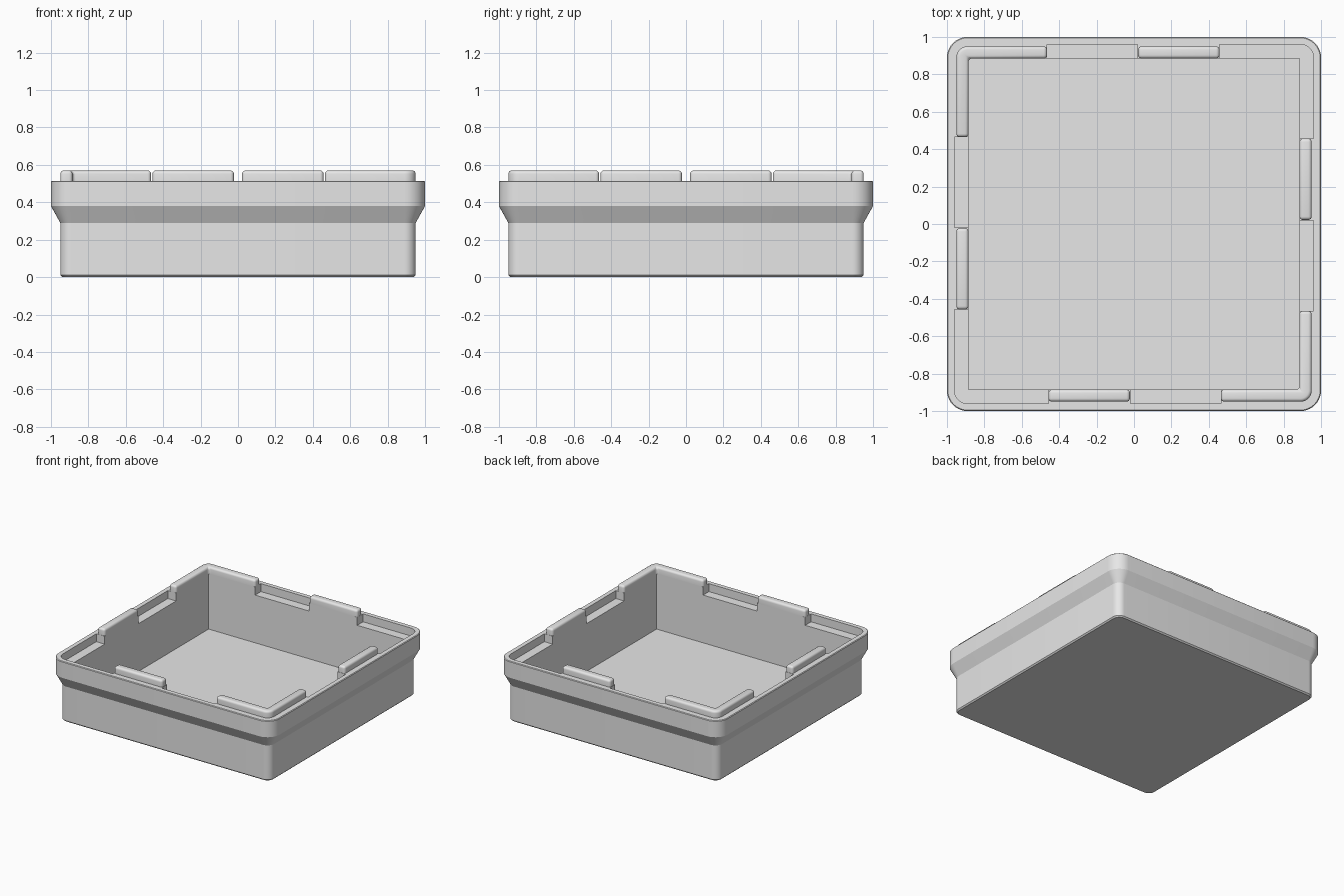
import bpy
import bmesh
from math import sin, cos, pi, radians

if "Cube" in bpy.data.objects:
    bpy.data.objects.remove(bpy.data.objects["Cube"], do_unlink=True)

grey = bpy.data.materials.new("light_grey")
grey.use_nodes = True
colour = (0.8, 0.8, 0.8, 1)
grey.diffuse_color = colour
grey.node_tree.nodes["Principled BSDF"].inputs["Base Color"].default_value = colour

RIM, TOP, SLOT_FLOOR, FLOOR = 0.515, 0.57, 0.45, 0.06
INNER, TAB_OUT, SLOT_OUT = 0.885, 0.95, 0.96


def corner(half, radius, start=0, steps=10):
    """Arc of a rounded square's corner, counted in quarter turns."""
    c = half - radius
    sx, sy = ((1, 1), (-1, 1), (-1, -1), (1, -1))[start]
    return [(sx * c + radius * cos(a), sy * c + radius * sin(a))
            for a in (start * pi / 2 + i * pi / 2 / steps for i in range(steps + 1))]


def loft(name, layers, cap_bottom=True):
    """Skin a stack of (outline, height) layers that share a point count."""
    bm = bmesh.new()
    rings = [[bm.verts.new((x, y, z)) for x, y in pts] for pts, z in layers]
    for low, high in zip(rings, rings[1:]):
        for i in range(len(low)):
            j = (i + 1) % len(low)
            bm.faces.new((low[i], low[j], high[j], high[i]))
    bm.faces.new(rings[-1])
    if cap_bottom:
        bm.faces.new(rings[0][::-1])
    bmesh.ops.recalc_face_normals(bm, faces=bm.faces[:])
    mesh = bpy.data.meshes.new(name)
    bm.to_mesh(mesh)
    bm.free()
    mesh.materials.append(grey)
    obj = bpy.data.objects.new(name, mesh)
    bpy.context.collection.objects.link(obj)
    return obj


def activate(obj):
    bpy.ops.object.select_all(action="DESELECT")
    obj.select_set(True)
    bpy.context.view_layer.objects.active = obj


def smooth(obj):
    activate(obj)
    bpy.ops.object.shade_smooth_by_angle(angle=radians(25))


def cut(obj, pts, low, high):
    cutter = loft("cutter", [(pts, low), (pts, high)])
    cutter.hide_render = True
    mod = obj.modifiers.new("cut", "BOOLEAN")
    mod.operation, mod.solver, mod.object = "DIFFERENCE", "EXACT", cutter
    activate(obj)
    bpy.ops.object.modifier_apply(modifier=mod.name)
    bpy.data.objects.remove(cutter, do_unlink=True)


def rect(x0, x1, y0, y1):
    return [(x0, y0), (x1, y0), (x1, y1), (x0, y1)]


def four_ways(pts):
    """Back, right, front and left copies of a back-wall outline."""
    back, right = pts, [(y, x) for x, y in pts][::-1]
    return {"back": back, "left": right,
            "front": [(-x, -y) for x, y in back],
            "right": [(-x, -y) for x, y in right]}


# Tray body: straight base, flared collar and rounded corners
shell = [(0.94, 0.05, 0), (0.95, 0.06, 0.01), (0.95, 0.06, 0.29),
         (1, 0.11, 0.38), (1, 0.11, 0.51), (0.995, 0.105, RIM)]
body = loft("tray_body", [([p for q in range(4) for p in corner(h, r, q)], z)
                          for h, r, z in shell])
cut(body, rect(-INNER, INNER, -INNER, INNER), FLOOR, 1)

# Slots in the rim: one per wall and two rounded corners
for pts in four_ways(rect(-0.465, 0.02, 0.8, SLOT_OUT)).values():
    cut(body, pts, SLOT_FLOOR, 1)
bend = [(0.458, 0.458), (SLOT_OUT, 0.458)] + corner(SLOT_OUT, 0.07) + [(0.458, SLOT_OUT)]
for s in (1, -1):
    cut(body, [(s * x, s * y) for x, y in bend], SLOT_FLOOR, 1)
smooth(body)


# Raised locating tabs with softened edges
def tab(name, pts):
    obj = loft(name, [(pts, RIM), (pts, TOP)], cap_bottom=False)
    mod = obj.modifiers.new("soft_edges", "BEVEL")
    mod.width, mod.segments = 0.018, 4
    mod.limit_method, mod.angle_limit = "ANGLE", radians(50)
    activate(obj)
    bpy.ops.object.modifier_apply(modifier=mod.name)
    smooth(obj)


for side, pts in four_ways(rect(0.022, 0.457, INNER, TAB_OUT)).items():
    tab(side + "_tab", pts)

elbow = [(0.465, INNER), (INNER, INNER), (INNER, 0.465), (TAB_OUT, 0.465)]
elbow += corner(TAB_OUT, 0.06) + [(0.465, TAB_OUT)]
tab("back_right_corner_tab", [(-x, y) for x, y in elbow])
tab("front_left_corner_tab", [(x, -y) for x, y in elbow])
